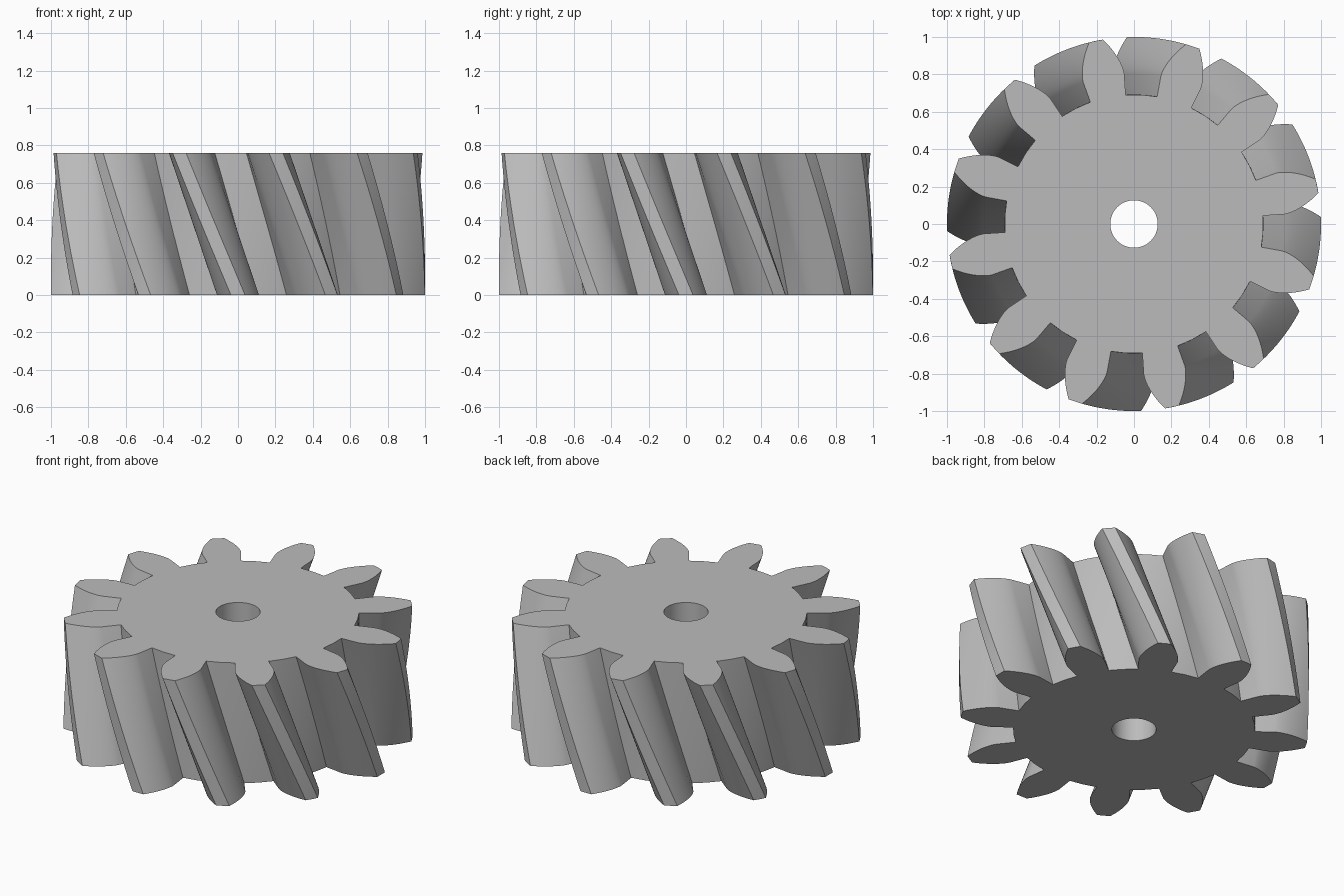
import bpy
import bmesh
import math

cube = bpy.data.objects.get("Cube")
if cube:
    bpy.data.objects.remove(cube, do_unlink=True)

TEETH = 12
HEIGHT = 0.76
TWIST = math.radians(-18.3)
TIP_R, ROOT_R, BASE_R, BORE_R = 1.0, 0.692, 0.805, 0.127
BASE_HALF = math.radians(8.0)   # half tooth angle at the base circle
LAYERS = 24
FLANK_STEPS = 10

steel = bpy.data.materials.new("steel grey")
steel.use_nodes = True
grey = (0.5, 0.5, 0.5, 1)
steel.diffuse_color = grey
steel.node_tree.nodes["Principled BSDF"].inputs["Base Color"].default_value = grey


def flank():
    """Involute flank as (radius, half tooth angle), from root to tip."""
    points = [(ROOT_R, BASE_HALF)]
    for i in range(FLANK_STEPS + 1):
        r = BASE_R + (TIP_R - BASE_R) * i / FLANK_STEPS
        a = math.acos(BASE_R / r)
        points.append((r, BASE_HALF - (math.tan(a) - a)))
    return points


def gear_outline():
    side = flank()
    tooth = [(r, -h) for r, h in side] + [(TIP_R, 0)] + [(r, h) for r, h in reversed(side)]
    pitch = math.tau / TEETH
    tooth.append((ROOT_R, pitch / 2))
    return [(r, a + k * pitch) for k in range(TEETH) for r, a in tooth]


def twisted_wall(bm, outline, layers, twist, flip=False):
    """Sweep a closed polar outline upward and return its bottom and top edges."""
    rings = []
    for j in range(layers + 1):
        t = j / layers
        rings.append([bm.verts.new((r * math.cos(a + twist * t),
                                    r * math.sin(a + twist * t),
                                    HEIGHT * t)) for r, a in outline])
    n = len(outline)
    for low, high in zip(rings, rings[1:]):
        for i in range(n):
            k = (i + 1) % n
            quad = [low[i], low[k], high[k], high[i]]
            bm.faces.new(quad[::-1] if flip else quad)
    return [[bm.edges.get((ring[i], ring[(i + 1) % n])) for i in range(n)]
            for ring in (rings[0], rings[-1])]


bm = bmesh.new()

# Helical teeth and the straight bore
teeth_ends = twisted_wall(bm, gear_outline(), LAYERS, TWIST)
bore = [(BORE_R, math.tau * i / 48) for i in range(48)]
bore_ends = twisted_wall(bm, bore, 1, 0, flip=True)

# Flat end faces around the bore
for outer, inner, up in zip(teeth_ends, bore_ends, (-1, 1)):
    bmesh.ops.triangle_fill(bm, edges=outer + inner, use_beauty=True, normal=(0, 0, up))
bm.normal_update()
for face in bm.faces:
    if abs(face.normal.z) > 0.99:
        wanted = 1 if face.calc_center_median().z > HEIGHT / 2 else -1
        if face.normal.z * wanted < 0:
            face.normal_flip()

mesh = bpy.data.meshes.new("helical_gear")
bm.to_mesh(mesh)
bm.free()
mesh.materials.append(steel)
gear = bpy.data.objects.new("helical_gear", mesh)
bpy.context.collection.objects.link(gear)

bpy.ops.object.select_all(action='DESELECT')
gear.select_set(True)
bpy.context.view_layer.objects.active = gear
bpy.ops.object.shade_smooth_by_angle(angle=math.radians(25))
